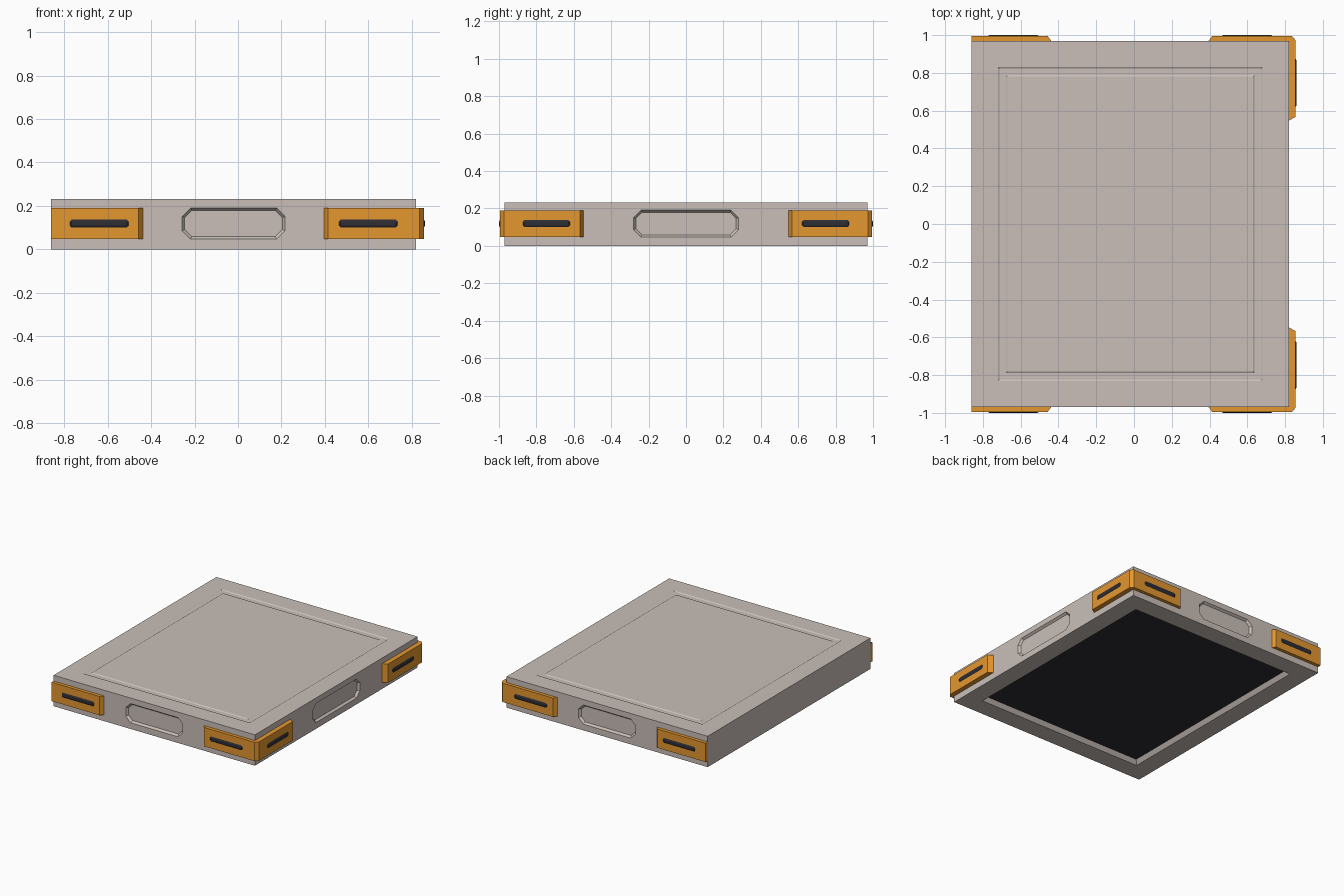
import bpy, bmesh
from mathutils import Vector

if "Cube" in bpy.data.objects:
    bpy.data.objects.remove(bpy.data.objects["Cube"])


def material(name, rgb):
    m = bpy.data.materials.new(name)
    m.diffuse_color = (*rgb, 1)
    m.use_nodes = True
    m.node_tree.nodes["Principled BSDF"].inputs["Base Color"].default_value = m.diffuse_color
    return m


GREY = material("warm grey", (0.585, 0.520, 0.480))
ORANGE = material("orange", (0.780, 0.310, 0.028))
BLACK = material("dark charcoal", (0.026, 0.026, 0.033))

X0, X1, Y, H = -0.86, 0.82, 0.97, 0.233   # body limits
Z0, Z1, ZM = 0.048, 0.19, 0.119           # bracket band
BX, BY = 0.856, 0.995                     # bracket outer faces


def finish(bm, name, mat):
    bmesh.ops.recalc_face_normals(bm, faces=bm.faces)
    me = bpy.data.meshes.new(name)
    bm.to_mesh(me)
    bm.free()
    me.materials.append(mat)
    ob = bpy.data.objects.new(name, me)
    bpy.context.collection.objects.link(ob)
    return ob


def loft(name, ring_a, ring_b, mat):
    """Solid between two rings of equal point count."""
    bm = bmesh.new()
    a = [bm.verts.new(p) for p in ring_a]
    b = [bm.verts.new(p) for p in ring_b]
    bm.faces.new(a)
    bm.faces.new(b)
    for i in range(len(a)):
        j = (i + 1) % len(a)
        bm.faces.new((a[i], a[j], b[j], b[i]))
    return finish(bm, name, mat)


def octagon(half_w, half_h, cut):
    """Rectangle with chamfered corners in 2D."""
    w, h, c = half_w, half_h, cut
    return [(w, h - c), (w - c, h), (c - w, h), (-w, h - c),
            (-w, c - h), (c - w, -h), (w - c, -h), (w, c - h)]


def on_side(side, centre, pts, d):
    """Place 2D points on a side wall, at distance d along its outward axis."""
    if side == "right":
        return [Vector((d, centre + u, ZM + v)) for u, v in pts]
    s = -1 if side == "front" else 1
    return [Vector((centre + u, s * d, ZM + v)) for u, v in pts]


# body slab with a shallow framed groove on top and a sloped recess underneath
bm = bmesh.new()
bmesh.ops.create_cube(bm, size=1)
for v in bm.verts:
    v.co = Vector((X1 if v.co.x > 0 else X0, Y if v.co.y > 0 else -Y, H if v.co.z > 0 else 0))
bm.normal_update()
top = max(bm.faces, key=lambda f: f.normal.z)
bottom = min(bm.faces, key=lambda f: f.normal.z)
for face, steps in ((top, ((0.14, 0), (0.008, -0.005), (0.034, 0), (0.008, 0.005))),
                    (bottom, ((0.14, 0), (0.025, -0.032)))):
    for t, d in steps:
        bmesh.ops.inset_region(bm, faces=[face], thickness=t, depth=d, use_even_offset=True)
body = finish(bm, "body", GREY)

# chamfered recesses in the front, back and right walls
cutters = []
for side, centre, half, wall in (("front", -0.02, 0.237, Y), ("back", -0.02, 0.237, Y),
                                 ("right", 0.0, 0.28, X1)):
    # slope continues a little outside the wall for a clean cut
    outer = octagon(half + 0.012, 0.072 + 0.012, 0.045)
    inner = octagon(half - 0.012, 0.072 - 0.012, 0.033)
    c = loft(side + "_recess_cutter", on_side(side, centre, outer, wall + 0.016),
             on_side(side, centre, inner, wall - 0.016), GREY)
    c.hide_render = True
    cutters.append(c)
    m = body.modifiers.new("recess", "BOOLEAN")
    m.operation, m.solver, m.object = "DIFFERENCE", "EXACT", c
bpy.context.view_layer.update()
deps = bpy.context.evaluated_depsgraph_get()
cut_mesh = bpy.data.meshes.new_from_object(body.evaluated_get(deps))
body.modifiers.clear()
body.data = cut_mesh
for c in cutters:
    bpy.data.objects.remove(c)

# dark panel in the underside
i = 0.1635
panel = [(X0 + i, -Y + i), (X1 - i, -Y + i), (X1 - i, Y - i), (X0 + i, Y - i)]
loft("bottom_panel", [(x, y, 0.030) for x, y in panel], [(x, y, 0.036) for x, y in panel], BLACK)

# orange brackets: straight on the left, wrapped round the right corners
straight = [(X0, Y), (X0, BY), (-0.457, BY), (-0.438, Y)]
corner = [(0.395, Y), (0.414, BY), (0.836, BY), (BX, 0.972),
          (BX, 0.568), (X1, 0.547), (X1, Y)]
for s, end in ((-1, "front"), (1, "back")):
    for label, prof in (("left", straight), ("right", corner)):
        loft(f"{end}_{label}_bracket", [(x, s * y, Z0) for x, y in prof],
             [(x, s * y, Z1) for x, y in prof], ORANGE)


# dark low-domed strips on the brackets
def strip(name, side, centre, half, wall):
    loft(name, on_side(side, centre, octagon(half, 0.020, 0.008), wall - 0.001),
         on_side(side, centre, octagon(half - 0.008, 0.009, 0.004), wall + 0.005), BLACK)


for s, end in ((-1, "front"), (1, "back")):
    strip(end + "_left_strip", end, -0.639, 0.136, BY)
    strip(end + "_right_strip", end, 0.599, 0.136, BY)
    strip(end + "_side_strip", "right", s * 0.747, 0.127, BX)
